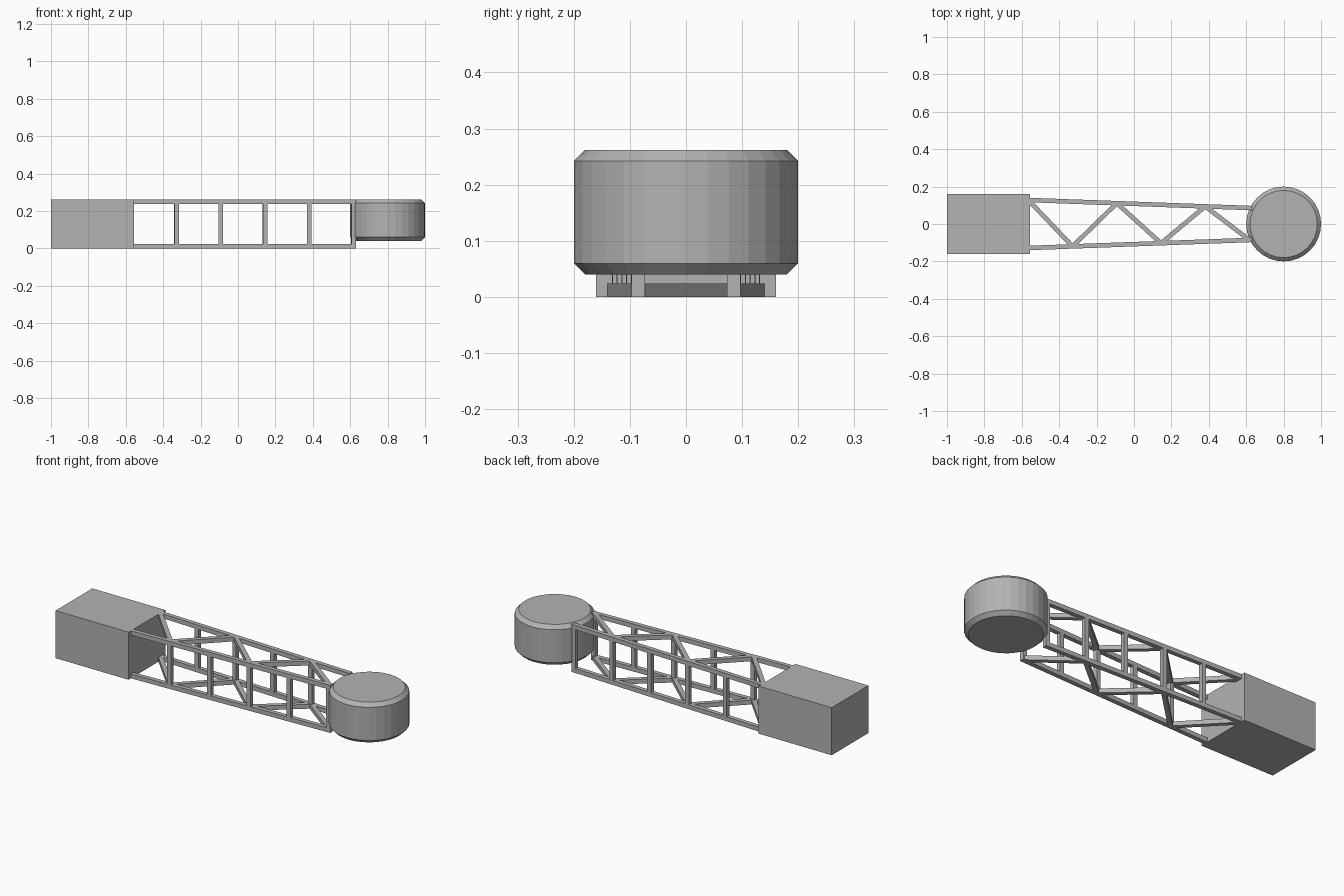
import bpy
import bmesh
from math import atan2
from mathutils import Vector, Matrix

cube = bpy.data.objects.get("Cube")
if cube:
    bpy.data.objects.remove(cube, do_unlink=True)

# Single grey finish
grey = bpy.data.materials.new("plain grey")
grey.use_nodes = True
colour = (0.45, 0.45, 0.45, 1)
grey.diffuse_color = colour
grey.node_tree.nodes["Principled BSDF"].inputs["Base Color"].default_value = colour

HEIGHT = 0.262
BAR = 0.024


def finish(name, bm):
    mesh = bpy.data.meshes.new(name)
    bm.to_mesh(mesh)
    bm.free()
    mesh.materials.append(grey)
    obj = bpy.data.objects.new(name, mesh)
    bpy.context.collection.objects.link(obj)
    return obj


def box(name, centre, size, angle=0):
    bm = bmesh.new()
    place = (Matrix.Translation(centre) @ Matrix.Rotation(angle, 4, "Z")
             @ Matrix.Diagonal((*size, 1)))
    bmesh.ops.create_cube(bm, size=1, matrix=place)
    return finish(name, bm)


def bar(name, a, b, z):
    """Horizontal square bar between two plan points."""
    a, b = Vector(a), Vector(b)
    d, m = b - a, (a + b) / 2
    return box(name, (m.x, m.y, z), (d.length, BAR, BAR), atan2(d.y, d.x))


def half_width(x):
    """Distance of the tapering chords from the centre line."""
    return 0.128 - (x + 0.56) * 0.036


# Counterweight block
box("base_block", (-0.7775, 0, HEIGHT / 2), (0.445, 0.32, HEIGHT))

# Truss: four chords, zigzag braces above and below, posts on both sides
nodes = [-0.565 + i * 0.2365 for i in range(6)]
for level, z in (("lower", BAR / 2), ("upper", HEIGHT - BAR / 2)):
    for side, s in (("left", 1), ("right", -1)):
        ends = [(x, s * half_width(x)) for x in (-0.56, 0.63)]
        bar(f"{level}_{side}_chord", *ends, z)
    zigzag = [(x, (-1) ** i * half_width(x)) for i, x in enumerate(nodes)]
    for i in range(5):
        bar(f"{level}_brace_{i + 1}", zigzag[i], zigzag[i + 1], z)

for i, x in enumerate(nodes[1:]):
    for side, s in (("back", 1), ("front", -1)):
        box(f"{side}_post_{i + 1}", (x, s * half_width(x), HEIGHT / 2),
            (BAR, BAR, HEIGHT - BAR), -s * 0.036)

# Drum with chamfered rims
bm = bmesh.new()
low, radius, chamfer = 0.04, 0.2, 0.02
bmesh.ops.create_cone(bm, cap_ends=True, segments=32, radius1=radius,
                      radius2=radius, depth=HEIGHT - low,
                      matrix=Matrix.Translation((0.8, 0, (HEIGHT + low) / 2)))
rims = [e for e in bm.edges if abs(e.verts[0].co.z - e.verts[1].co.z) < 0.001]
bmesh.ops.bevel(bm, geom=rims, offset=chamfer, segments=1, affect="EDGES")
finish("drum", bm)
